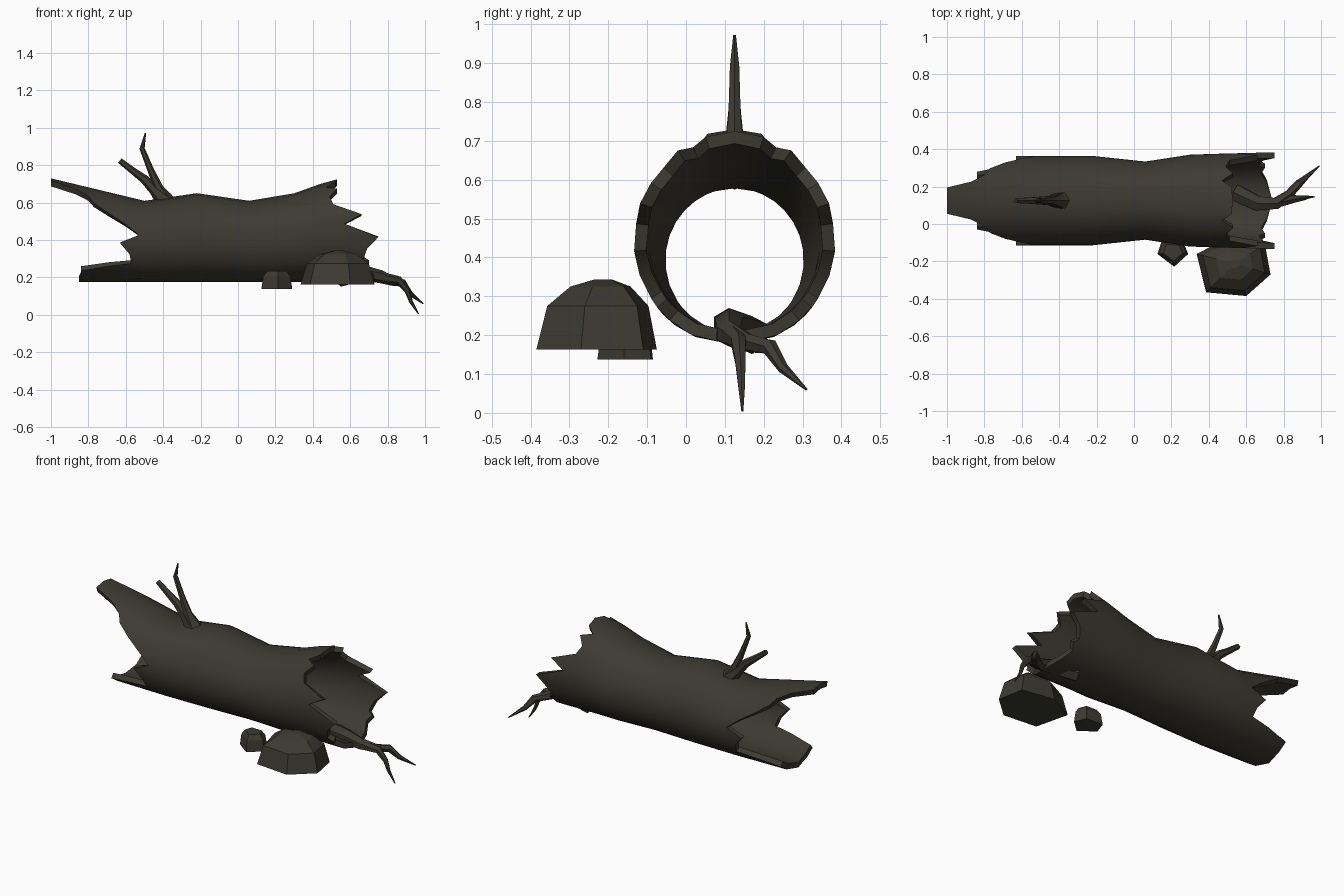
import bpy, bmesh, math
from mathutils import Vector

if "Cube" in bpy.data.objects:
    bpy.data.objects.remove(bpy.data.objects["Cube"])

mat = bpy.data.materials.new("dark_bark")
mat.diffuse_color = (0.045, 0.042, 0.031, 1)
mat.use_nodes = True
mat.node_tree.nodes["Principled BSDF"].inputs["Base Color"].default_value = mat.diffuse_color


def finish(bm, name, smooth):
    bmesh.ops.recalc_face_normals(bm, faces=bm.faces)
    me = bpy.data.meshes.new(name)
    bm.to_mesh(me)
    bm.free()
    ob = bpy.data.objects.new(name, me)
    bpy.context.collection.objects.link(ob)
    me.materials.append(mat)
    if smooth:
        bpy.ops.object.select_all(action='DESELECT')
        ob.select_set(True)
        bpy.context.view_layer.objects.active = ob
        bpy.ops.object.shade_smooth_by_angle(angle=math.radians(40))
    return ob


def lerp(table, x):
    for (a, va), (b, vb) in zip(table, table[1:]):
        if x <= b:
            t = max(0, (x - a) / (b - a))
            return va + (vb - va) * t
    return table[-1][1]


def bridge(bm, a, b):
    n = len(a)
    for i in range(n):
        bm.faces.new((a[i], a[(i + 1) % n], b[(i + 1) % n], b[i]))


# Hollow log: mirrored angle from the top, with jagged left and right ends
ANG = [0, 17, 25, 35, 46, 58, 70, 82, 96, 110, 124, 130, 140, 155, 180]
LEFT = [-1, -1, -.87, -.80, -.77, -.69, -.60, -.53, -.63, -.58, -.57, -.69, -.84, -.84, -.85]
RIGHT = [.53, .52, .47, .53, .49, .51, .66, .57, .75, .69, .67, .70, .68, .71, .74]
TOP = [(-1, .73), (-.5, .61), (-.25, .655), (.06, .61), (.3, .65), (.44, .70), (.53, .725), (.8, .71)]
WIDTH = [(-1, .24), (-.6, .24), (-.22, .24), (.06, .21), (.3, .247), (.7, .26)]
BASE = .175
cols = list(zip(ANG, LEFT, RIGHT))
cols += [(-a, l, r) for a, l, r in reversed(cols[1:-1])]


def log_rows(bm, thick):
    rows = []
    for st in ('L', -.5, -.22, .06, .3, .44, 'R'):
        row = []
        for a, l, r in cols:
            x = l if st == 'L' else r if st == 'R' else st
            h = (lerp(TOP, x) - BASE) / 2
            t = math.radians(a)
            row.append(bm.verts.new((x, .125 - (lerp(WIDTH, x) - thick) * math.sin(t),
                                     BASE + h + (h - thick) * math.cos(t))))
        rows.append(row)
    return rows


bm = bmesh.new()
outer, inner = log_rows(bm, 0), log_rows(bm, .032)
for shell in (outer, inner):
    for a, b in zip(shell, shell[1:]):
        bridge(bm, a, b)
bridge(bm, outer[0], inner[0])
bridge(bm, outer[-1], inner[-1])
finish(bm, "hollow_log", True)


# Branches and roots: tapered tubes through (x, y, z, radius)
def tube(name, pts, sides=6):
    bm = bmesh.new()
    P = [Vector(p[:3]) for p in pts]
    rings = []
    for i, p in enumerate(P):
        d = (P[min(i + 1, len(P) - 1)] - P[max(i - 1, 0)]).normalized()
        u = d.cross(Vector((0, 1, 0))).normalized()
        v = d.cross(u)
        rings.append([bm.verts.new(p + pts[i][3] * (u * math.cos(k * math.tau / sides)
                      + v * math.sin(k * math.tau / sides))) for k in range(sides)])
    for a, b in zip(rings, rings[1:]):
        bridge(bm, a, b)
    bm.faces.new(rings[0])
    bm.faces.new(rings[-1])
    finish(bm, name, True)


tube("branch_tall", [(-.39, .125, .61, .05), (-.425, .125, .68, .025), (-.465, .125, .77, .018),
                     (-.513, .125, .89, .014), (-.495, .125, .972, .004)])
tube("branch_short", [(-.39, .125, .61, .05), (-.45, .125, .67, .028), (-.50, .125, .725, .024),
                      (-.555, .125, .765, .019), (-.632, .125, .825, .015)])
tube("root_main", [(.54, .17, .20, .05), (.66, .11, .225, .045), (.76, .11, .205, .035),
                   (.83, .16, .18, .025), (.88, .215, .17, .022), (.92, .25, .115, .014), (.99, .31, .06, .003)])
tube("root_fork", [(.77, .115, .20, .03), (.86, .135, .185, .022), (.905, .14, .13, .015),
                   (.925, .143, .07, .010), (.965, .145, .005, .003)])


# Rocks: faceted stones, base outline narrowed towards the top
def rock(name, outline, centre, levels):
    bm = bmesh.new()
    cx, cy = centre
    rings = [[bm.verts.new((cx + (x - cx) * s, cy + (y - cy) * s, z)) for x, y in outline]
             for z, s in levels]
    for a, b in zip(rings, rings[1:]):
        bridge(bm, a, b)
    bm.faces.new(rings[0])
    bm.faces.new(rings[-1])
    finish(bm, name, False)


rock("big_rock", [(.335, -.16), (.385, -.365), (.60, -.385), (.73, -.27), (.70, -.11), (.50, -.075)],
     (.54, -.21), [(.163, 1), (.275, .84), (.325, .5), (.343, .15)])
rock("small_rock", [(.125, -.16), (.215, -.228), (.29, -.16), (.26, -.09), (.15, -.085)],
     (.208, -.15), [(.138, 1), (.205, .88), (.234, .62)])
